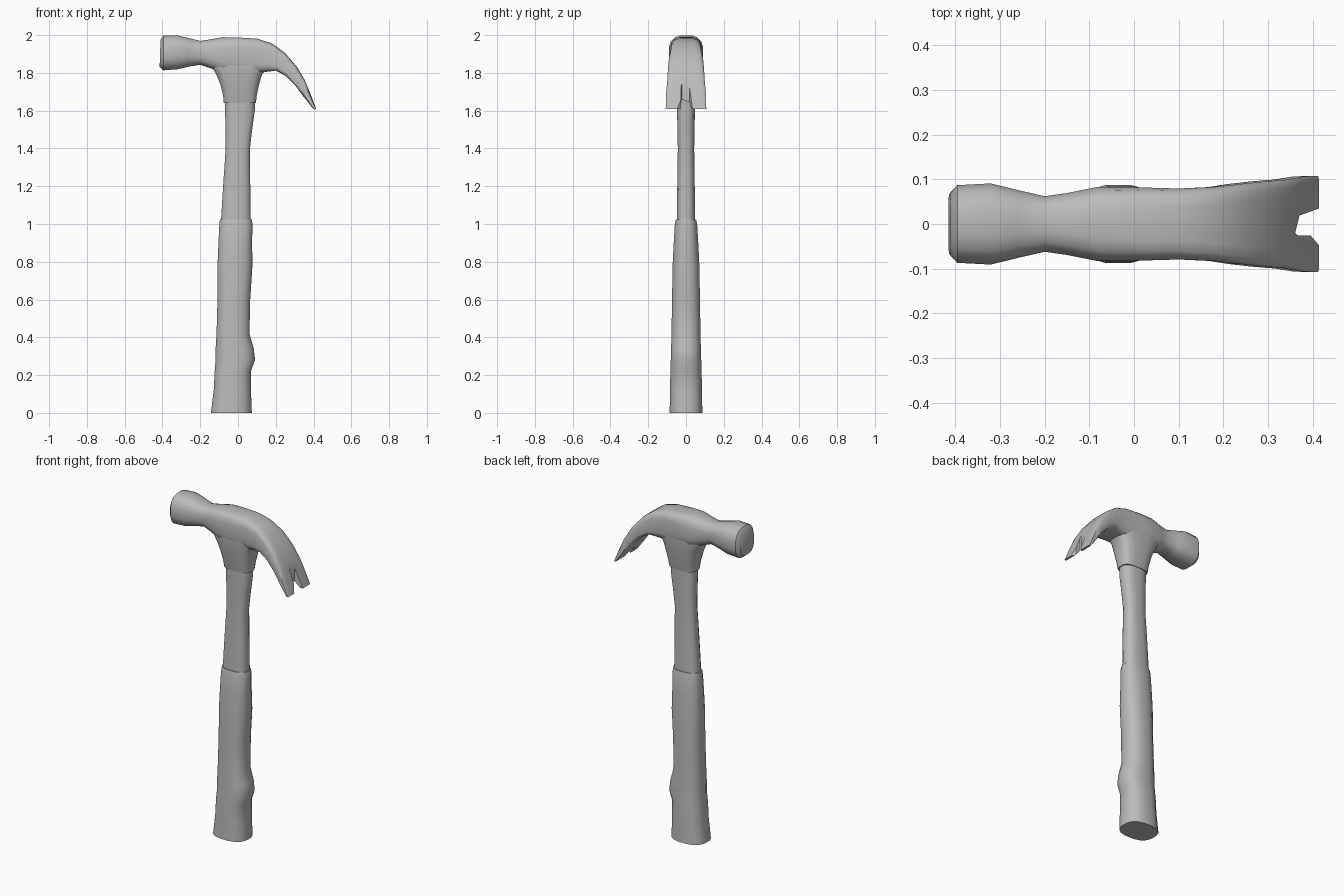
import bpy, bmesh, math
from mathutils import Vector

cube = bpy.data.objects.get("Cube")
if cube:
    bpy.data.objects.remove(cube)

# One plain grey for the whole tool
grey = bpy.data.materials.new("plain grey")
grey.use_nodes = True
grey.diffuse_color = (0.5, 0.5, 0.5, 1)
grey.node_tree.nodes["Principled BSDF"].inputs["Base Color"].default_value = (0.5, 0.5, 0.5, 1)


def add_object(name, bm):
    bmesh.ops.recalc_face_normals(bm, faces=bm.faces)
    mesh = bpy.data.meshes.new(name)
    bm.to_mesh(mesh)
    bm.free()
    mesh.materials.append(grey)
    obj = bpy.data.objects.new(name, mesh)
    bpy.context.collection.objects.link(obj)
    return obj


def power(v, p):
    return math.copysign(abs(v) ** p, v)


def loft(name, sections, sides=16):
    """Skin rounded sections: (x1, z1, x2, z2, half depth, roundness)."""
    bm = bmesh.new()
    rings = []
    for x1, z1, x2, z2, depth, p in sections:
        a, b = Vector((x1, 0, z1)), Vector((x2, 0, z2))
        ring = []
        for i in range(sides):
            t = math.tau * (i + 0.5) / sides
            offset = (b - a) / 2 * power(math.cos(t), p)
            offset.y = depth * power(math.sin(t), p)
            ring.append(bm.verts.new((a + b) / 2 + offset))
        rings.append(ring)
    for r, s in zip(rings, rings[1:]):
        for i in range(sides):
            j = (i + 1) % sides
            bm.faces.new((r[i], r[j], s[j], s[i]))
    bm.faces.new(rings[0])
    bm.faces.new(rings[-1])
    return add_object(name, bm)


def upright(name, rows, p):
    return loft(name, [(x1, z, x2, z, d, p) for z, x1, x2, d in rows])


# Grip with a finger bump near the butt
grip = upright("grip", [
    (0, -.145, .075, .088), (.12, -.13, .07, .086), (.22, -.125, .07, .084),
    (.28, -.12, .092, .082), (.34, -.12, .085, .08), (.42, -.115, .062, .078),
    (.6, -.11, .066, .075), (.78, -.11, .078, .072), (.9, -.105, .076, .066),
    (1.0, -.1, .078, .06), (1.025, -.097, .074, .054)], .8)

# Slim shaft flaring into the head
shaft = upright("shaft", [
    (.98, -.093, .068, .05), (1.2, -.08, .066, .047), (1.4, -.066, .064, .044),
    (1.5, -.066, .076, .046), (1.6, -.07, .09, .048), (1.72, -.07, .09, .05)], .75)

# Tapered socket between shaft and head
socket = upright("socket", [
    (1.64, -.076, .096, .052), (1.68, -.08, .1, .06), (1.74, -.095, .113, .07),
    (1.79, -.115, .128, .077), (1.83, -.14, .16, .08), (1.88, -.15, .17, .08)], .6)

# Striking face, neck, body and curved claw
head = loft("head", [
    (-.415, 1.83, -.41, 1.975, .068, .75), (-.395, 1.812, -.395, 1.998, .088, .75),
    (-.32, 1.818, -.32, 2.0, .092, .75), (-.26, 1.832, -.26, 1.985, .077, .75),
    (-.2, 1.842, -.2, 1.97, .063, .75), (-.15, 1.825, -.15, 1.978, .07, .7),
    (-.08, 1.8, -.08, 1.99, .084, .6), (.0, 1.8, .0, 1.988, .083, .5),
    (.1, 1.8, .1, 1.982, .08, .45), (.16, 1.806, .18, 1.957, .083, .4),
    (.2, 1.812, .25, 1.905, .09, .35), (.25, 1.785, .31, 1.835, .096, .35),
    (.305, 1.73, .355, 1.76, .1, .3), (.35, 1.67, .385, 1.685, .107, .3),
    (.4, 1.608, .414, 1.608, .108, .3)])

# Nail slot cut through the claw
bm = bmesh.new()
outline = [(.36, -.02), (.367, -.026), (.395, -.026), (.42, -.055), (.5, -.06),
           (.5, .04), (.42, .037), (.37, .019)]
bottom = bm.faces.new([bm.verts.new((x, y, 1.5)) for x, y in outline])
extruded = bmesh.ops.extrude_face_region(bm, geom=[bottom])
bmesh.ops.translate(bm, vec=(0, 0, .4),
                    verts=[v for v in extruded["geom"] if isinstance(v, bmesh.types.BMVert)])
slot = add_object("slot_cutter", bm)
slot.hide_render = True
cut = head.modifiers.new("nail slot", 'BOOLEAN')
cut.operation = 'DIFFERENCE'
cut.object = slot
bpy.context.view_layer.objects.active = head
bpy.ops.object.modifier_apply(modifier=cut.name)
bpy.data.objects.remove(slot)

# Smooth shading with sharp edges kept
bpy.ops.object.select_all(action='DESELECT')
for obj in (grip, shaft, socket, head):
    obj.select_set(True)
bpy.context.view_layer.objects.active = head
bpy.ops.object.shade_smooth_by_angle(angle=math.radians(40))
